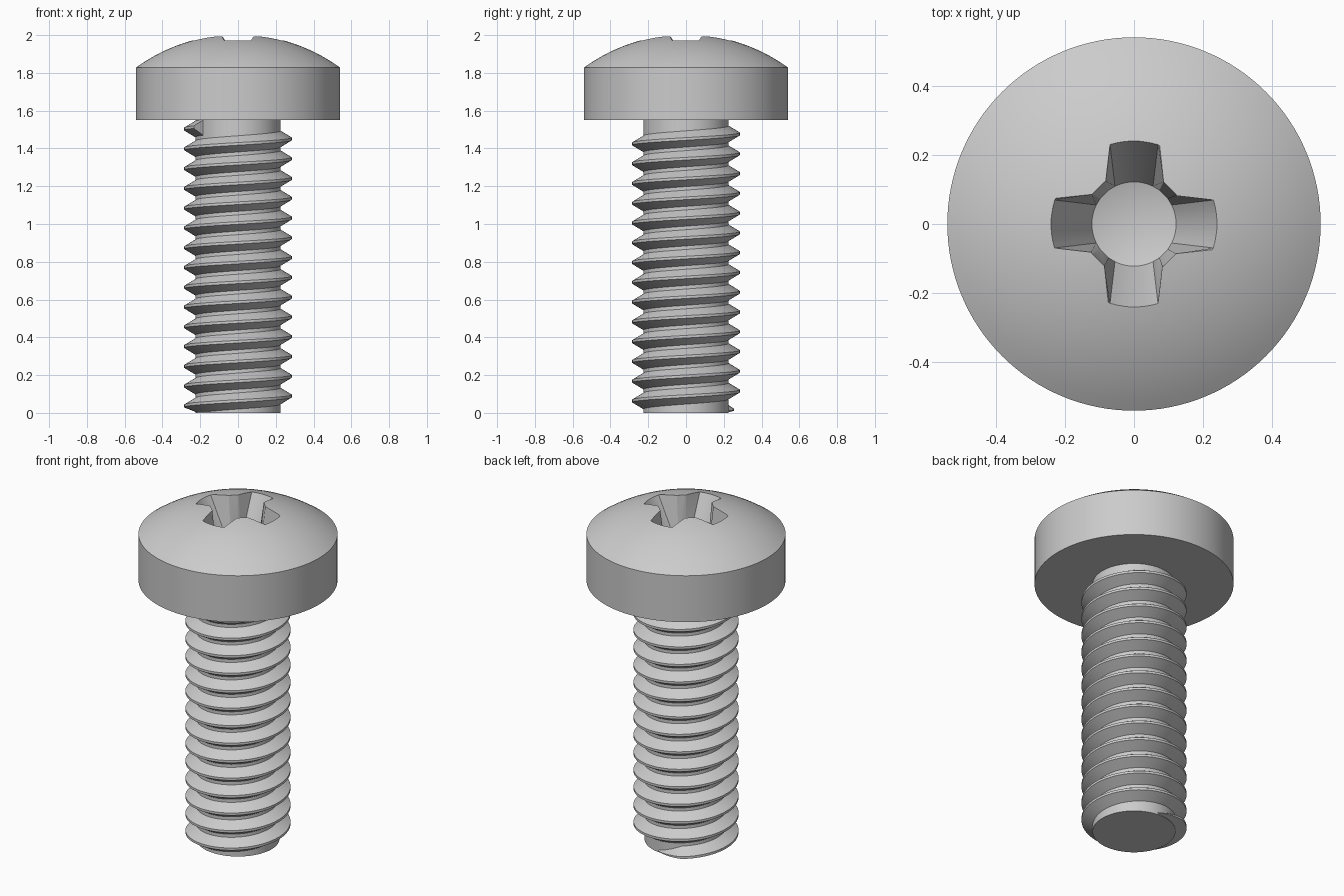
import bpy, bmesh, math
from math import cos, sin, radians

cube = bpy.data.objects.get("Cube")
if cube:
    bpy.data.objects.remove(cube, do_unlink=True)

steel = bpy.data.materials.new("grey_steel")
steel.use_nodes = True
steel.diffuse_color = (0.6, 0.6, 0.6, 1)
steel.node_tree.nodes["Principled BSDF"].inputs["Base Color"].default_value = (0.6, 0.6, 0.6, 1)


def make_object(name, bm):
    bmesh.ops.recalc_face_normals(bm, faces=bm.faces)
    mesh = bpy.data.meshes.new(name)
    bm.to_mesh(mesh)
    bm.free()
    obj = bpy.data.objects.new(name, mesh)
    bpy.context.collection.objects.link(obj)
    mesh.materials.append(steel)
    return obj


def loft(bm, rings):
    """Skin a list of closed rings of points; returns the vertex rings."""
    loops = [[bm.verts.new(p) for p in ring] for ring in rings]
    for a, b in zip(loops, loops[1:]):
        n = len(a)
        for i in range(n):
            bm.faces.new((a[i], a[(i + 1) % n], b[(i + 1) % n], b[i]))
    return loops


def turned(name, profile, segments=128):
    """Solid of revolution from (radius, height) points."""
    bm = bmesh.new()
    loops = loft(bm, [[(r * cos(math.tau * i / segments), r * sin(math.tau * i / segments), z)
                       for i in range(segments)] for r, z in profile])
    bm.faces.new(loops[0])
    bm.faces.new(loops[-1])
    return make_object(name, bm)


def smooth(obj):
    bpy.ops.object.select_all(action="DESELECT")
    obj.select_set(True)
    bpy.context.view_layer.objects.active = obj
    bpy.ops.object.shade_smooth_by_angle(angle=radians(30))


# Domed pan head
HEAD_R, RIM_Z, APEX = 0.54, 1.828, 2.004
rise = APEX - RIM_Z
dome_r = (HEAD_R ** 2 + rise ** 2) / (2 * rise)
tilt = math.asin(HEAD_R / dome_r)
profile = [(HEAD_R, 1.55)]
for i in range(16):
    a = tilt * (1 - i / 16)
    profile.append((dome_r * sin(a), APEX - dome_r * (1 - cos(a))))
head = turned("pan_head", profile)

# Cross recess: round floor flaring up to a four-armed opening
FLOOR_Z, TOP_Z, FLOOR_R = 1.735, 2.0, 0.122


def quarter(end_r, half_w, corner):
    """One arm along +x: curved end plus one bevelled inner corner."""
    spread = math.asin(half_w / end_r)
    pts = [(end_r * cos(spread * k / 4), end_r * sin(spread * k / 4)) for k in range(-4, 5)]
    return pts + [corner, corner[::-1]]


def cross(points):
    out = []
    for q in range(4):
        c, s = cos(q * math.pi / 2), sin(q * math.pi / 2)
        out += [(x * c - y * s, x * s + y * c) for x, y in points]
    return out


low = cross(quarter(FLOOR_R, 0.055, (0.098, 0.073)))
high = cross(quarter(0.254, 0.071, (0.122, 0.086)))
t = 1.25
over = [(a + (c - a) * t, b + (d - b) * t) for (a, b), (c, d) in zip(low, high)]
bm = bmesh.new()
loops = loft(bm, [[(x, y, FLOOR_Z) for x, y in low],
                  [(x, y, FLOOR_Z + (TOP_Z - FLOOR_Z) * t) for x, y in over]])
bm.faces.new(loops[1])
tip = bm.verts.new((0, 0, FLOOR_Z - 0.035))
for i, v in enumerate(loops[0]):
    bm.faces.new((tip, v, loops[0][(i + 1) % len(loops[0])]))
cutter = make_object("recess_cutter", bm)
cutter.hide_render = True

cut = head.modifiers.new("recess", "BOOLEAN")
cut.operation, cut.solver, cut.object = "DIFFERENCE", "EXACT", cutter
bpy.context.view_layer.objects.active = head
bpy.ops.object.modifier_apply(modifier=cut.name)
bpy.data.objects.remove(cutter, do_unlink=True)

# Plain core of the shank
SHANK_R = 0.225
shank = turned("shank", [(SHANK_R, 0), (SHANK_R, 1.56)])

# Right-handed thread, tapering in at the bottom and cut blunt below the head
PITCH, CREST_R, STEP = 0.1047, 0.285, 5
rings = []
for deg in range(85, 180 + 14 * 360 + 36, STEP):
    a = radians(deg)
    mid = 0.037 + PITCH * (deg - 180) / 360
    grow = min(1, (deg - 80) / 40)
    crest = SHANK_R + (CREST_R - SHANK_R) * grow
    section = [(SHANK_R - 0.01, -0.049), (crest, -0.007), (crest, 0.007), (SHANK_R - 0.01, 0.049)]
    rings.append([(r * cos(a), r * sin(a), max(0.001, min(1.555, mid + dz * max(grow, 0.3))))
                  for r, dz in section])
bm = bmesh.new()
loops = loft(bm, rings)
bm.faces.new(loops[0])
bm.faces.new(loops[-1])
thread = make_object("thread", bm)

for part in (head, shank, thread):
    smooth(part)
